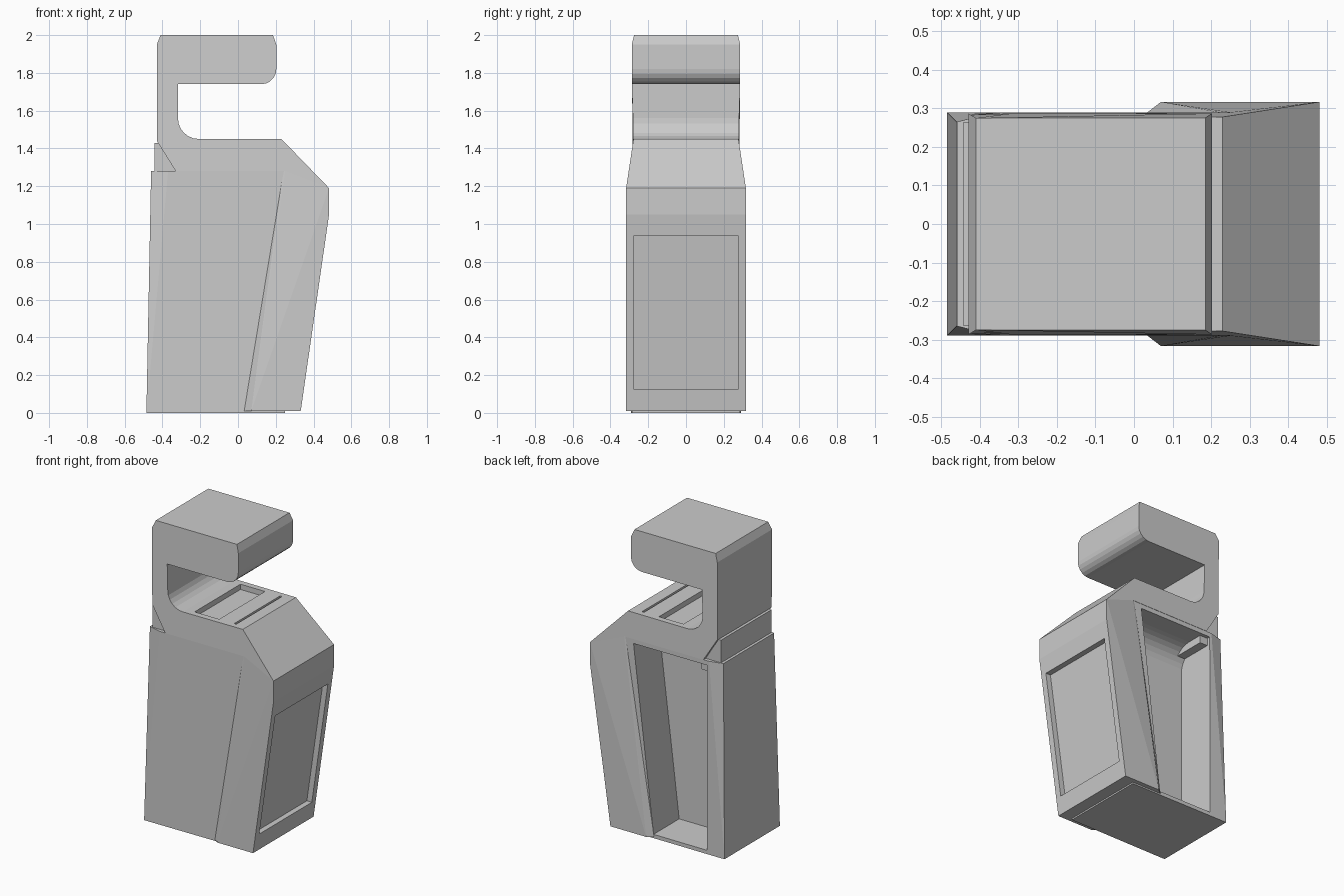
import bpy, bmesh, math

if "Cube" in bpy.data.objects:
    bpy.data.objects.remove(bpy.data.objects["Cube"])


def finish(name, bm):
    bmesh.ops.recalc_face_normals(bm, faces=bm.faces)
    me = bpy.data.meshes.new(name)
    bm.to_mesh(me)
    bm.free()
    ob = bpy.data.objects.new(name, me)
    bpy.context.collection.objects.link(ob)
    return ob


def loft(name, a, b):
    """Closed solid between two matching loops."""
    bm = bmesh.new()
    va = [bm.verts.new(p) for p in a]
    vb = [bm.verts.new(p) for p in b]
    n = len(va)
    bm.faces.new(va)
    bm.faces.new(vb[::-1])
    for i in range(n):
        j = (i + 1) % n
        bm.faces.new((va[i], vb[i], vb[j], va[j]))
    return finish(name, bm)


def mirrored(name, pts):
    """Side profile of (x, z, half width), solid across y."""
    return loft(name, [(x, -w, z) for x, z, w in pts], [(x, w, z) for x, z, w in pts])


def hull(name, pts):
    """Convex solid from (x, z, half width) points."""
    bm = bmesh.new()
    for x, z, w in pts:
        bm.verts.new((x, w, z))
        bm.verts.new((x, -w, z))
    res = bmesh.ops.convex_hull(bm, input=bm.verts)
    junk = [v for v in res["geom_interior"] if isinstance(v, bmesh.types.BMVert)]
    bmesh.ops.delete(bm, geom=junk, context='VERTS')
    return finish(name, bm)


def cut(ob, cutter):
    cutter.hide_render = True
    cutter.hide_viewport = True
    cutter.display_type = 'WIRE'
    m = ob.modifiers.new("cut", 'BOOLEAN')
    m.operation = 'DIFFERENCE'
    m.solver = 'EXACT'
    m.object = cutter


def arc(cx, cz, r, a0, a1, n, w):
    return [(cx + r * math.cos(math.radians(a0 + (a1 - a0) * i / n)),
             cz + r * math.sin(math.radians(a0 + (a1 - a0) * i / n)), w) for i in range(n + 1)]


# Upper frame: overhanging head, neck and sloped shoulder
W = 0.287
upper = [(-.43, 1.44, .283), (-.43, 1.95, W), (-.41, 2.0, .275), (.185, 2.0, .275), (.203, 1.95, W)]
upper += arc(.123, 1.82, .08, 0, -90, 5, W)
upper += [(-.318, 1.74, W)]
upper += arc(-.208, 1.56, .11, 180, 270, 6, .281)
upper += [(.23, 1.45, .278), (.482, 1.19, .317), (.25, 1.28, .29), (-.33, 1.28, .29)]
upper_frame = mirrored("upper_frame", upper)

# Shallow tray and slot in the counter under the head
for name, x0, x1, depth in (("tray_cutter", -.15, .03, .035), ("slot_cutter", .14, .155, .03)):
    cut(upper_frame, mirrored(name, [(x0, 1.45 - depth, .24), (x1, 1.45 - depth, .24),
                                     (x1, 1.5, .24), (x0, 1.5, .24)]))

# Filler block in the gap behind the neck
hull("rear_filler", [(-.442, 1.2, .265), (-.442, 1.43, .265), (-.3, 1.43, .265), (-.3, 1.2, .265)])

# Cabinet with slightly tapered rear corners
cabinet = hull("cabinet", [(-.485, 0, .29), (-.46, 1.28, .265), (-.37, 1.28, .288), (-.38, 0, .29),
                           (.25, 1.28, .288), (.25, 0, .287)])

# Open side bay on the +y side, rounded where ceiling meets inner wall
bay = [(.4, .025), (.02, .025)]
bay += [(y, z) for y, z, _ in arc(.16, 1.11, .14, 180, 90, 7, 0)] + [(.4, 1.25)]
bay_cutter = loft("bay_cutter", [(-.357, y, z) for y, z in bay],
                  [(.033 + .12 * z, y, z) for y, z in bay])
cut(cabinet, bay_cutter)

# Bulging front housing, leaning forward, with recessed front panel
front_housing = hull("front_housing", [(.25, 1.28, .29), (.482, 1.19, .317), (.482, 1.05, .317),
                                       (.332, .01, .317), (.07, .01, .317), (.03, .01, .286),
                                       (.24, 1.28, .287)])
cut(front_housing, mirrored("panel_cutter", [(.312, .125, .275), (.45, .125, .275),
                                             (.55, .94, .275), (.43, .94, .275)]))
cut(front_housing, bay_cutter)
